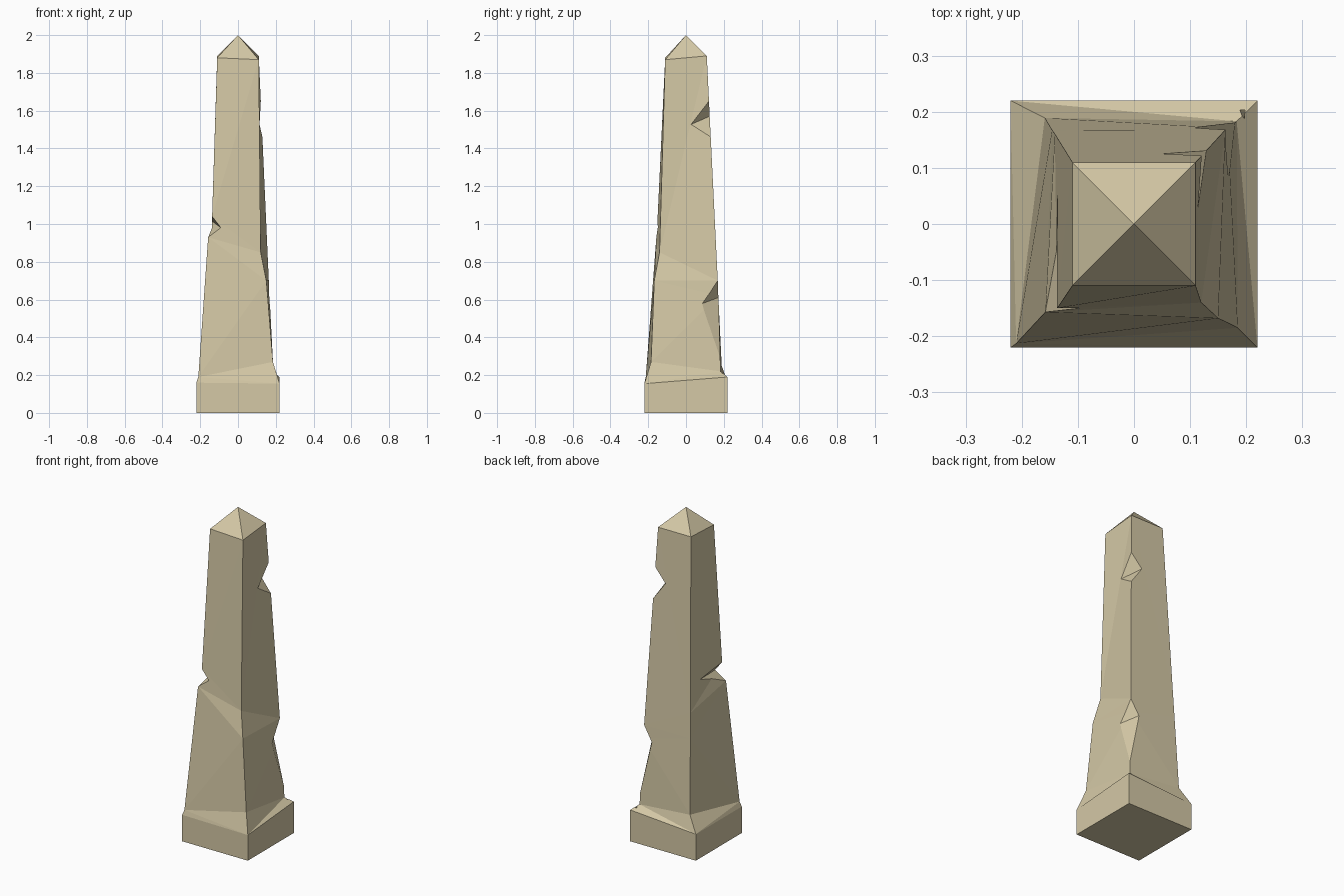
import bpy
import bmesh
from mathutils import Vector

old = bpy.data.objects.get("Cube")
if old:
    bpy.data.objects.remove(old, do_unlink=True)

# Single sandstone colour
stone = bpy.data.materials.new("sandstone")
stone.use_nodes = True
colour = (0.66, 0.58, 0.38, 1)
stone.diffuse_color = colour
stone.node_tree.nodes["Principled BSDF"].inputs["Base Color"].default_value = colour


def add_object(name, bm):
    bmesh.ops.recalc_face_normals(bm, faces=bm.faces)
    mesh = bpy.data.meshes.new(name)
    bm.to_mesh(mesh)
    bm.free()
    mesh.materials.append(stone)
    obj = bpy.data.objects.new(name, mesh)
    bpy.context.collection.objects.link(obj)
    return obj


def loft(name, rings, apex):
    """Join four-cornered rings into a closed body ending in a point."""
    bm = bmesh.new()
    loops = [[bm.verts.new(p) for p in ring] for ring in rings]
    tip = bm.verts.new(apex)
    bm.faces.new(loops[0])
    for low, high in zip(loops, loops[1:]):
        for i in range(4):
            j = (i + 1) % 4
            bm.faces.new((low[i], low[j], high[j], high[i]))
    for i in range(4):
        bm.faces.new((loops[-1][i], loops[-1][(i + 1) % 4], tip))
    bmesh.ops.triangulate(bm, faces=[f for f in bm.faces if len(f.verts) == 4])
    return add_object(name, bm)


def chip(body, valley_a, valley_b, top, bottom):
    """Break a wedge off a corner; the valley runs between two faces."""
    points = [Vector(p) for p in (valley_a, valley_b, top, bottom)]
    middle = (points[0] + points[1]) / 2
    bm = bmesh.new()
    for p in points:
        bm.verts.new(middle + (p - middle) * 1.5)
    bmesh.ops.convex_hull(bm, input=bm.verts)
    cutter = add_object("chip_cutter", bm)
    cutter.hide_render = True
    cut = body.modifiers.new("chip", 'BOOLEAN')
    cut.operation = 'DIFFERENCE'
    cut.solver = 'EXACT'
    cut.object = cutter
    bpy.context.view_layer.objects.active = body
    bpy.ops.object.modifier_apply(modifier=cut.name)
    bpy.data.objects.remove(cutter, do_unlink=True)


# Corner order: front right, front left, back right, back left around the shaft
b = 0.22
rings = [
    # plinth foot and worn rim
    [(-b, -b, 0), (b, -b, 0), (b, b, 0), (-b, b, 0)],
    [(-b, -b, 0.16), (b, -b, 0.155), (b, b, 0.19), (-b, b, 0.16)],
    # shoulder
    [(-0.21, -0.213, 0.19), (0.185, -0.185, 0.27),
     (0.183, 0.183, 0.22), (-0.159, 0.189, 0.25)],
    # slanted break, lower and upper lips
    [(-0.158, -0.157, 0.93), (0.15, -0.168, 0.7),
     (0.167, 0.171, 0.62), (-0.146, 0.167, 0.7)],
    [(-0.137, -0.15, 1.04), (0.12, -0.14, 0.85),
     (0.163, 0.168, 0.7), (-0.141, 0.16, 0.85)],
    # foot of the pointed cap
    [(-0.11, -0.11, 1.88), (0.11, -0.11, 1.87),
     (0.11, 0.11, 1.89), (-0.11, 0.11, 1.89)],
]
shaft = loft("obelisk_shaft", rings, (0, 0, 2))

# Broken corners: high back, low back, and front
chip(shaft, (0.125, 0.01, 1.52), (0.05, 0.125, 1.57), (0.121, 0.121, 1.65), (0.13, 0.13, 1.46))
chip(shaft, (0.165, 0.09, 0.58), (0.11, 0.17, 0.61), (0.163, 0.168, 0.7), (0.179, 0.18, 0.3))
chip(shaft, (-0.09, -0.153, 0.98), (-0.145, 0.1, 1.02), (-0.137, -0.15, 1.04), (-0.158, -0.157, 0.93))
